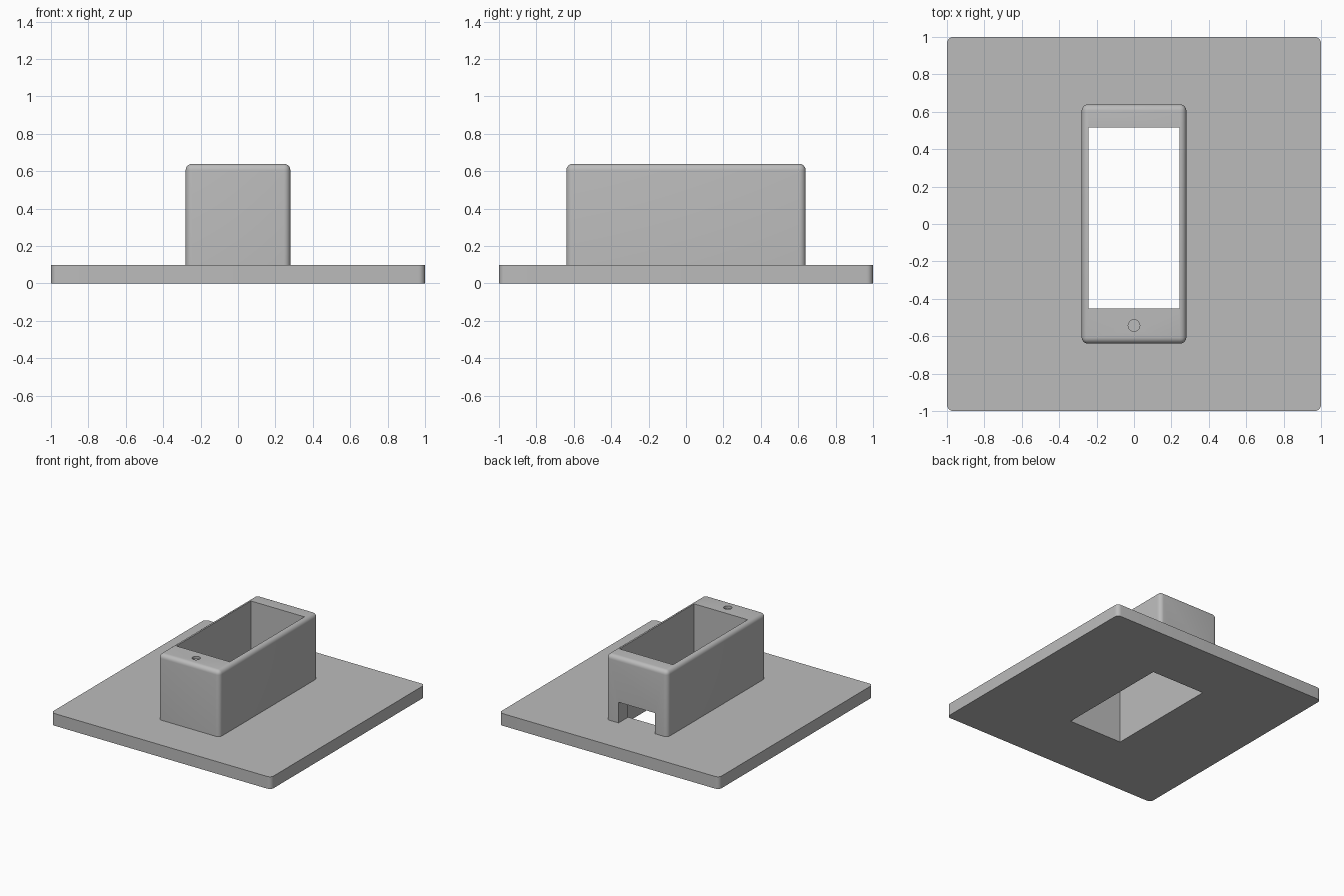
import bpy
import bmesh
import math
from mathutils import Vector

default = bpy.data.objects.get("Cube")
if default:
    bpy.data.objects.remove(default, do_unlink=True)

# Single grey plastic
GREY = (0.5, 0.5, 0.5, 1)
plastic = bpy.data.materials.new("grey_plastic")
plastic.use_nodes = True
plastic.diffuse_color = GREY
plastic.node_tree.nodes["Principled BSDF"].inputs["Base Color"].default_value = GREY


def finish(name, bm):
    mesh = bpy.data.meshes.new(name)
    bm.to_mesh(mesh)
    bm.free()
    mesh.materials.append(plastic)
    obj = bpy.data.objects.new(name, mesh)
    bpy.context.collection.objects.link(obj)
    return obj


def box(name, low, high, radius=0, round_top=False):
    """Box between two corners, with rounded upright edges and optionally a rounded top."""
    low, high = Vector(low), Vector(high)
    bm = bmesh.new()
    bmesh.ops.create_cube(bm, size=1)
    bmesh.ops.scale(bm, vec=high - low, verts=bm.verts)
    bmesh.ops.translate(bm, vec=(low + high) / 2, verts=bm.verts)
    if radius:
        edges = []
        for e in bm.edges:
            a, b = (v.co.z for v in e.verts)
            upright = abs(a - b) > 0.01
            on_top = min(a, b) > high.z - 0.001
            if upright or (round_top and on_top):
                edges.append(e)
        bmesh.ops.bevel(bm, geom=edges, offset=radius, segments=6,
                        profile=0.5, affect='EDGES', clamp_overlap=True)
    return finish(name, bm)


def combine(target, tool, operation):
    """Apply a boolean and remove the tool object."""
    mod = target.modifiers.new(operation.lower(), 'BOOLEAN')
    mod.operation = operation
    mod.solver = 'EXACT'
    mod.object = tool
    bpy.context.view_layer.objects.active = target
    bpy.ops.object.modifier_apply(modifier=mod.name)
    bpy.data.objects.remove(tool, do_unlink=True)


# Housing, with a cable notch through the back wall
housing = box("housing", (-0.28, -0.64, 0.05), (0.28, 0.64, 0.64), 0.035, True)
notch = box("notch_cutter", (-0.165, 0.4, 0), (0.165, 0.8, 0.27))
combine(housing, notch, 'DIFFERENCE')

# Base plate, fused with the housing
stand = box("stand", (-1, -1, 0), (1, 1, 0.1), 0.035)
combine(stand, housing, 'UNION')

# Rectangular shaft through housing and plate
shaft = box("shaft_cutter", (-0.243, -0.453, -0.2), (0.243, 0.515, 0.9))
combine(stand, shaft, 'DIFFERENCE')

# Shallow round button recess at the front of the top
bm = bmesh.new()
bmesh.ops.create_cone(bm, cap_ends=True, segments=32, radius1=0.031, radius2=0.031, depth=0.1)
bmesh.ops.translate(bm, vec=(0, -0.543, 0.67), verts=bm.verts)
combine(stand, finish("button_cutter", bm), 'DIFFERENCE')

# Smooth shading on the rounded edges only
bpy.ops.object.select_all(action='DESELECT')
stand.select_set(True)
bpy.context.view_layer.objects.active = stand
bpy.ops.object.shade_smooth_by_angle(angle=math.radians(30))
